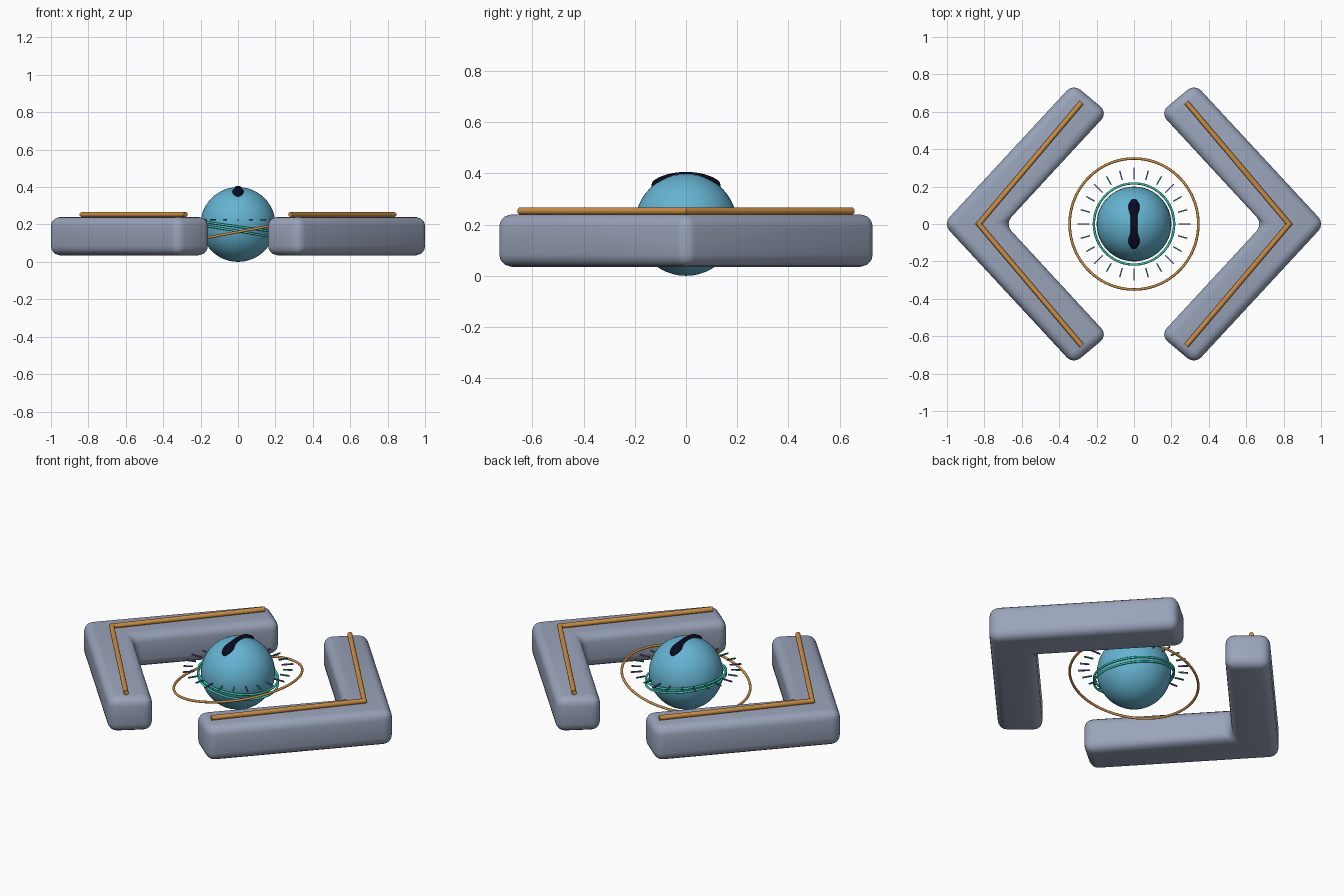
import bpy, bmesh, math
from mathutils import Matrix, Vector

if "Cube" in bpy.data.objects:
    bpy.data.objects.remove(bpy.data.objects["Cube"])


def material(name, rgb):
    m = bpy.data.materials.new(name)
    m.diffuse_color = (*rgb, 1)
    m.use_nodes = True
    m.node_tree.nodes["Principled BSDF"].inputs["Base Color"].default_value = m.diffuse_color
    return m


GREY = material("slate grey", (0.32, 0.37, 0.49))
BLUE = material("eye blue", (0.13, 0.45, 0.64))
COPPER = material("copper", (0.60, 0.27, 0.06))
TEAL = material("bright teal", (0.04, 0.62, 0.46))
DARK_TEAL = material("deep teal", (0.03, 0.24, 0.22))
PURPLE = material("purple", (0.20, 0.08, 0.42))
BLACK = material("near black", (0.003, 0.003, 0.014))


def add_object(name, bm, mat, angle=None):
    bmesh.ops.recalc_face_normals(bm, faces=bm.faces)
    mesh = bpy.data.meshes.new(name)
    bm.to_mesh(mesh)
    bm.free()
    mesh.materials.append(mat)
    ob = bpy.data.objects.new(name, mesh)
    bpy.context.collection.objects.link(ob)
    if angle:
        bpy.ops.object.select_all(action='DESELECT')
        ob.select_set(True)
        bpy.context.view_layer.objects.active = ob
        bpy.ops.object.shade_smooth_by_angle(angle=math.radians(angle))
    return ob


def tube(name, points, radius, mat, sides=10, closed=False):
    """Sweep a round section along a path."""
    bm = bmesh.new()
    n = len(points)
    rings = []
    for i, p in enumerate(points):
        a = points[i - 1] if closed or i else p
        b = points[(i + 1) % n] if closed or i < n - 1 else p
        t = (b - a).normalized()
        side = t.cross(Vector((0, 0, 1))).normalized()
        up = side.cross(t)
        # widen the section at sharp corners so that the mitre keeps its width
        edge = ((b - p) if b != p else (p - a)).normalized()
        k = 1 / max(0.5, t.dot(edge))
        rings.append([bm.verts.new(p + radius * (
            k * math.cos(math.tau * j / sides) * side
            + math.sin(math.tau * j / sides) * up)) for j in range(sides)])
    for i in range(n if closed else n - 1):
        r, s = rings[i], rings[(i + 1) % n]
        for j in range(sides):
            q = (j + 1) % sides
            bm.faces.new((r[j], r[q], s[q], s[j]))
    if not closed:
        bm.faces.new(rings[0])
        bm.faces.new(rings[-1])
    return add_object(name, bm, mat, 40)


def ring(name, radius, thickness, z, rotation, mat):
    path = [rotation @ Vector((radius * math.cos(a), radius * math.sin(a), 0))
            + Vector((0, 0, z))
            for a in (math.tau * i / 96 for i in range(96))]
    tube(name, path, thickness, mat, closed=True)


# Bent side frames with rounded edges, each with a copper rail on top
half = [(0.14, 0.595), (0.325, 0.75), (1.02, 0)]
outline = half + [(0.325, -0.75), (0.14, -0.595), (0.69, 0)]
for label, s in (("left", -1), ("right", 1)):
    bm = bmesh.new()
    face = bm.faces.new([bm.verts.new((s * x, y, 0.035)) for x, y in outline])
    ext = bmesh.ops.extrude_face_region(bm, geom=[face])
    bmesh.ops.translate(bm, vec=(0, 0, 0.205),
                        verts=[v for v in ext['geom'] if isinstance(v, bmesh.types.BMVert)])
    bmesh.ops.recalc_face_normals(bm, faces=bm.faces)
    bmesh.ops.bevel(bm, geom=bm.edges[:], offset=0.05, offset_type='OFFSET',
                    segments=4, profile=0.5, affect='EDGES')
    add_object(label + "_frame", bm, GREY, 35)
    tube(label + "_rail", [Vector((s * x, y, 0.253)) for x, y in
                           ((0.28, 0.65), (0.83, 0), (0.28, -0.65))], 0.014, COPPER)

# Central ball
bm = bmesh.new()
bmesh.ops.create_uvsphere(bm, u_segments=48, v_segments=24, radius=0.2)
bmesh.ops.translate(bm, vec=(0, 0, 0.2), verts=bm.verts)
add_object("eyeball", bm, BLUE, 40)

# Raised slit pupil with wider ends, wrapped over the top of the ball
bm = bmesh.new()
rows, cols = 32, 8
grid = []
for i in range(rows + 1):
    t = -1 + 2 * i / rows
    cap = math.sqrt(max(0, 1 - abs(t) ** 8))
    width = (0.018 + 0.014 * math.exp(-((abs(t) - 0.7) / 0.25) ** 2)) * cap + 0.0005
    row = []
    for j in range(cols + 1):
        u = -1 + 2 * j / cols
        bulge = math.sqrt(max(0, 1 - u * u)) * cap
        d = Vector((u * width, 0.135 * t, 0))
        d.z = math.sqrt(0.2 ** 2 - d.x ** 2 - d.y ** 2)
        height = 0.199 + (0.007 + 0.014 * t * t) * bulge
        row.append(bm.verts.new(d.normalized() * height + Vector((0, 0, 0.2))))
    grid.append(row)
for i in range(rows):
    for j in range(cols):
        bm.faces.new((grid[i][j], grid[i][j + 1], grid[i + 1][j + 1], grid[i + 1][j]))
pupil = add_object("slit_pupil", bm, BLACK, 60)

# Tilted orbit rings
ring("outer_ring", 0.35, 0.007, 0.16, Matrix.Rotation(math.radians(-10.5), 3, 'Y'), COPPER)
for label, radius, tilt, z in (("upper", 0.217, 8, 0.188), ("lower", 0.217, 9.5, 0.164)):
    ring(label + "_inner_ring", radius, 0.006, z,
         Matrix.Rotation(math.radians(tilt), 3, 'Y'), TEAL)

# Radial tick marks, every third one longer and purple
for i in range(24):
    major = i % 3 == 0
    inner, outer = (0.238, 0.302) if major else (0.243, 0.295)
    bm = bmesh.new()
    bmesh.ops.create_cube(bm, size=1)
    bmesh.ops.scale(bm, vec=(outer - inner, 0.007, 0.007), verts=bm.verts)
    bmesh.ops.translate(bm, vec=((inner + outer) / 2, 0, 0.226), verts=bm.verts)
    bmesh.ops.rotate(bm, cent=(0, 0, 0), verts=bm.verts,
                     matrix=Matrix.Rotation(math.tau * i / 24, 3, 'Z'))
    add_object(f"tick_{i + 1}", bm, PURPLE if major else DARK_TEAL)
